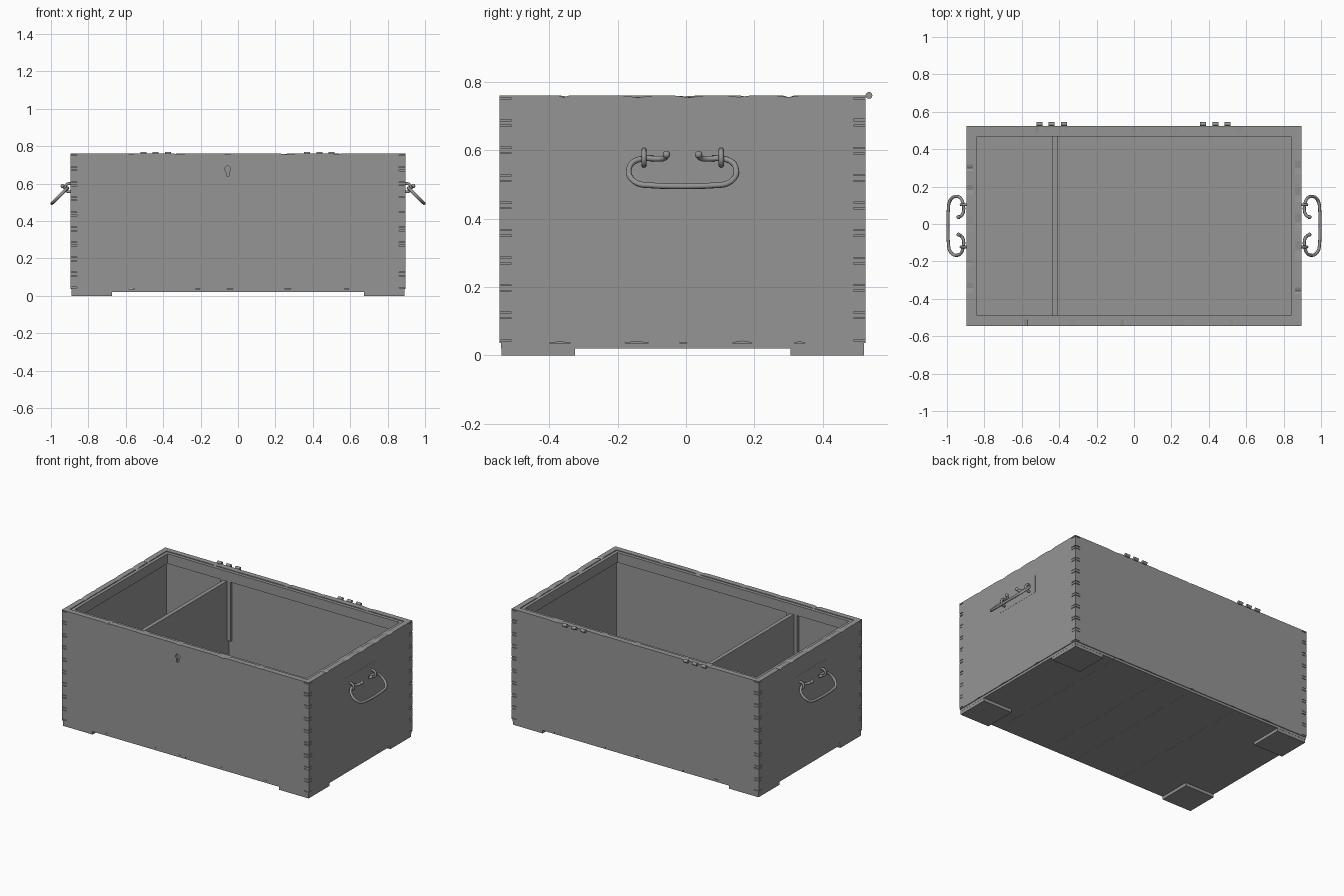
import bpy, bmesh, random
from math import sin, cos, pi, radians
from mathutils import Matrix, Vector

if "Cube" in bpy.data.objects:
    bpy.data.objects.remove(bpy.data.objects["Cube"])

random.seed(4)
CY = -0.01                      # the box is slightly off-centre because of the hinges
HX, HY, T = 0.895, 0.535, 0.035  # half sizes and board thickness
ZB, ZT = 0.036, 0.76
N = 9
P = (ZT - ZB) / N

# dark grey finish shared by all parts
grey = bpy.data.materials.new("dark_grey")
grey.diffuse_color = (.3, .3, .3, 1)
grey.use_nodes = True
grey.node_tree.nodes["Principled BSDF"].inputs["Base Color"].default_value = grey.diffuse_color


def add_object(name, bm, mirror=(False, False)):
    bmesh.ops.recalc_face_normals(bm, faces=bm.faces)
    me = bpy.data.meshes.new(name)
    bm.to_mesh(me)
    bm.free()
    me.materials.append(grey)
    ob = bpy.data.objects.new(name, me)
    ob.location.y = CY
    bpy.context.collection.objects.link(ob)
    if any(mirror):
        m = ob.modifiers.new("mirror", 'MIRROR')
        m.use_axis = (mirror[0], mirror[1], False)
        m.use_mirror_merge = False
    return ob


def add_box(bm, x, y, z):
    c = Vector(((x[0] + x[1]) / 2, (y[0] + y[1]) / 2, (z[0] + z[1]) / 2))
    s = (x[1] - x[0], y[1] - y[0], z[1] - z[0], 1)
    bmesh.ops.create_cube(bm, size=1, matrix=Matrix.Translation(c) @ Matrix.Diagonal(s))


def box(name, x, y, z, mirror=(False, False)):
    bm = bmesh.new()
    add_box(bm, x, y, z)
    return add_object(name, bm, mirror)


def prism(name, outline, axis, d0, d1):
    # extrude an outline of (u, z) points along x or y
    bm = bmesh.new()
    put = (lambda u, z: (d0, u, z)) if axis == 'x' else (lambda u, z: (u, d0, z))
    face = bm.faces.new([bm.verts.new(put(*p)) for p in outline])
    new = bmesh.ops.extrude_face_region(bm, geom=[face])['geom']
    shift = Vector((d1 - d0, 0, 0) if axis == 'x' else (0, d1 - d0, 0))
    bmesh.ops.translate(bm, verts=[v for v in new if isinstance(v, bmesh.types.BMVert)], vec=shift)
    return add_object(name, bm)


def worn_edge(u0, u1, z, sign):
    # small chips along a long board edge
    pts = []
    for i in range(1, 6):
        u = u0 + (u1 - u0) * (i + random.uniform(-.25, .25)) / 6
        w = random.uniform(.015, .05) * (1 if u1 > u0 else -1)
        pts += [(u - w, z), (u, z + sign * random.uniform(.002, .006)), (u + w, z)]
    return pts


def comb(bands, ui, uo):
    pts = [(ui, ZB)]
    for a, b in bands():
        pts += [(ui, a), (uo, a), (uo, b), (ui, b)]
    return pts + [(ui, ZT)]


def jointed_board(name, bands, ui, uo, axis, d0, d1):
    pts = comb(bands, ui, uo) + worn_edge(ui, -ui, ZT, -1)
    pts += comb(bands, -ui, -uo)[::-1] + worn_edge(-ui, ui, ZB, 1)
    clean = [p for i, p in enumerate(pts) if p != pts[i - 1]]
    return prism(name, clean, axis, d0, d1)


def j():
    return random.uniform(0, .002)


def fingers():
    return [(ZB + i * P + .009 + j(), ZB + (i + 1) * P - .009 - j()) for i in range(N)]


def pins():
    return [(max(ZB, ZB + i * P - .008 + j()), min(ZT, ZB + i * P + .008 - j())) for i in range(N + 1)]


# jointed walls
front = jointed_board("front_board", fingers, HX - T, HX, 'y', -HY, -HY + T)
jointed_board("back_board", fingers, HX - T, HX, 'y', HY - T, HY)
jointed_board("right_board", pins, HY - T, HY, 'x', HX - T, HX)
jointed_board("left_board", pins, HY - T, HY, 'x', -HX, -HX + T)

# keyhole cut into the front
kx, kz, r = -.055, .678, .016
hole = [(kx + r * sin(a), kz + r * cos(a)) for a in [radians(-150 + 25 * i) for i in range(13)]]
hole += [(kx + .007, .64), (kx - .007, .64)]
cutter = prism("keyhole_cutter", hole, 'y', -HY - .02, -HY + .015)
cutter.hide_render = True
cut = front.modifiers.new("keyhole", 'BOOLEAN')
cut.operation, cut.object, cut.solver = 'DIFFERENCE', cutter, 'EXACT'
bpy.context.view_layer.objects.active = front
bpy.ops.object.modifier_apply(modifier=cut.name)
bpy.data.objects.remove(cutter)

# inner lip around the rim
IX, IY = HX - T, HY - T
box("lip_long", (-IX, IX), (-IY, -IY + .021), (.69, .755), (False, True))
box("lip_short", (IX - .02, IX), (-IY + .021, IY - .021), (.69, .755), (True, False))

# floor planks
seams = [-.891, -.345, 0, .22, .59, .891]
bm = bmesh.new()
for a, b in zip(seams, seams[1:]):
    add_box(bm, (a + .0003, b - .0003), (-.531, .531), (.02, .0355))
add_object("floor_planks", bm)

# feet
box("foot", (.675, .89), (.315, .53), (0, .021), (True, True))

# divider and the rails that hold it
box("divider", (-.436, -.41), (-IY, IY), (.0355, .69))
bm = bmesh.new()
for x in ((-.461, -.437), (-.409, -.385)):
    add_box(bm, x, (IY - .018, IY), (.3, .69))
add_object("divider_rail", bm, (False, True))

# hinge knuckles
bm = bmesh.new()
for hx in (-.44, .435):
    for dx in (-.066, 0, .066):
        m = Matrix.Translation((hx + dx, .545, .76)) @ Matrix.Rotation(pi / 2, 4, 'Y')
        bmesh.ops.create_cone(bm, cap_ends=True, segments=12, radius1=.01, radius2=.01, depth=.032, matrix=m)
add_object("hinge_knuckles", bm)


def rod(name, pts, radius, cyclic=False):
    cu = bpy.data.curves.new(name, 'CURVE')
    cu.dimensions = '3D'
    cu.bevel_depth, cu.bevel_resolution, cu.resolution_u = radius, 2, 4
    cu.use_fill_caps = True
    sp = cu.splines.new('BEZIER')
    sp.bezier_points.add(len(pts) - 1)
    for bp, p in zip(sp.bezier_points, pts):
        bp.co = p
        bp.handle_left_type = bp.handle_right_type = 'AUTO'
    sp.use_cyclic_u = cyclic
    tmp = bpy.data.objects.new(name + "_path", cu)
    bpy.context.collection.objects.link(tmp)
    bpy.context.view_layer.update()
    me = bpy.data.meshes.new_from_object(tmp.evaluated_get(bpy.context.evaluated_depsgraph_get()))
    bpy.data.objects.remove(tmp)
    bm = bmesh.new()
    bm.from_mesh(me)
    bpy.data.meshes.remove(me)
    return bm


def smooth(ob):
    for o in bpy.context.selected_objects:
        o.select_set(False)
    ob.select_set(True)
    bpy.context.view_layer.objects.active = ob
    bpy.ops.object.shade_smooth_by_angle(angle=radians(50))


# swinging handle with curled ends, hanging at a slant
half = [(.938, .047, .587), (.925, .053, .577), (.913, .072, .575), (.914, .118, .575),
        (.926, .147, .563), (.945, .157, .542), (.967, .153, .521), (.985, .132, .503), (.991, .11, .498)]
path = half + [(x, -y, z) for x, y, z in half[::-1]]
bm = rod("handle", path, .0085)
for s in (-1, 1):
    bmesh.ops.create_uvsphere(bm, u_segments=10, v_segments=6, radius=.011,
                              matrix=Matrix.Translation((.938, s * .047, .587)))
smooth(add_object("handle", bm, (True, False)))

# staples holding the handle
ring = [(.903 + .022 * cos(a), .113, .578 + .022 * sin(a)) for a in [i * pi / 4 for i in range(8)]]
smooth(add_object("handle_staple", rod("staple", ring, .0075, True), (True, True)))

# thin backing behind the handle
box("handle_backing", (.89, .8958), (-.165, .165), (.53, .645), (True, False))
